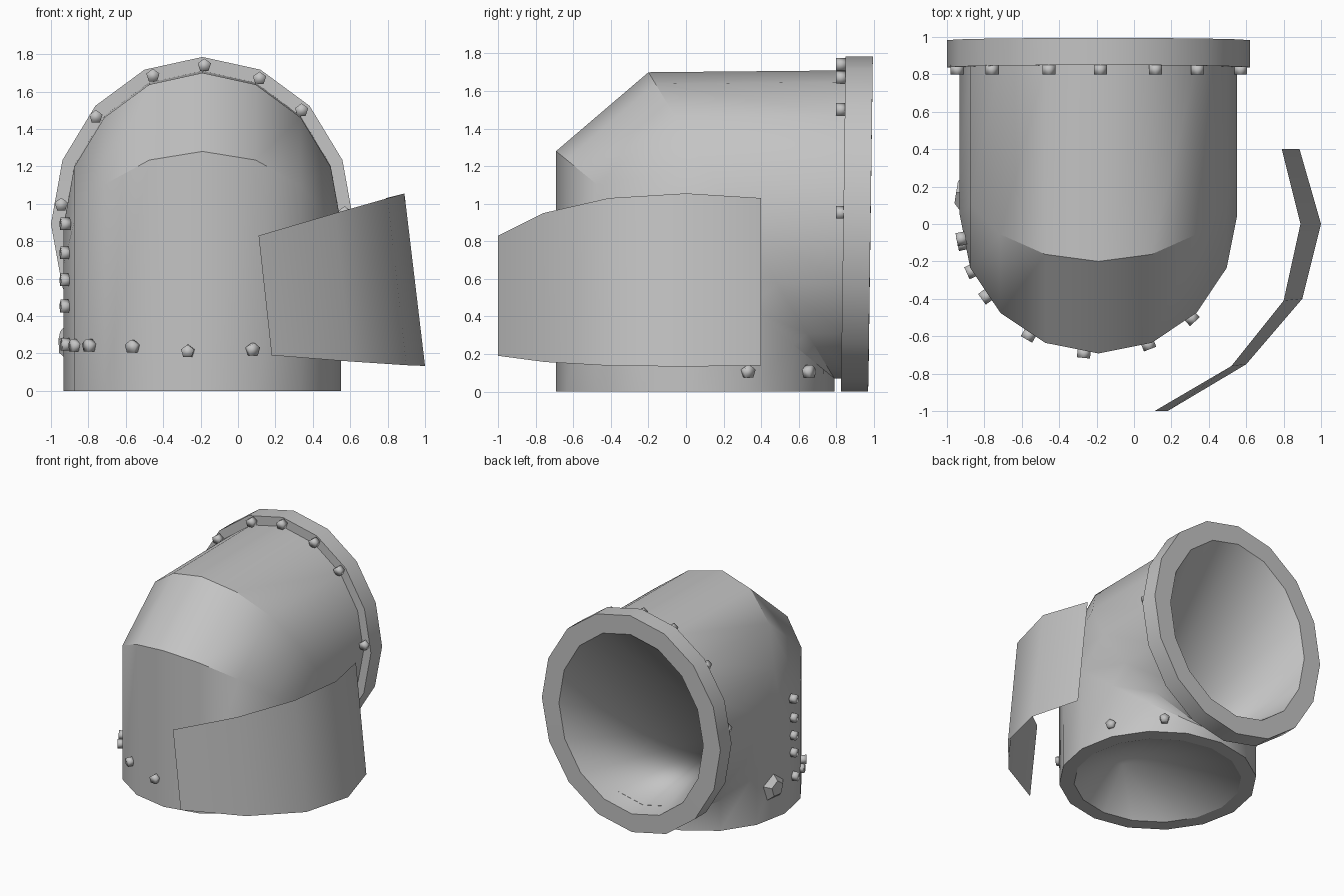
import bpy
import bmesh
from math import sin, cos, pi, radians
from mathutils import Vector

SIDES = 16
CX, CY, R = -0.19, 0.05, 0.742      # pipe axis and radius

if "Cube" in bpy.data.objects:
    bpy.data.objects.remove(bpy.data.objects["Cube"], do_unlink=True)

grey = bpy.data.materials.new("plain grey")
grey.use_nodes = True
grey.diffuse_color = (0.55, 0.55, 0.55, 1)
grey.node_tree.nodes["Principled BSDF"].inputs["Base Color"].default_value = grey.diffuse_color


def finish(name, bm, smooth_angle=30):
    """Turn a bmesh into a shaded, coloured object."""
    bmesh.ops.remove_doubles(bm, verts=bm.verts, dist=0.0005)
    mesh = bpy.data.meshes.new(name)
    bm.to_mesh(mesh)
    bm.free()
    mesh.materials.append(grey)
    obj = bpy.data.objects.new(name, mesh)
    bpy.context.collection.objects.link(obj)
    bpy.ops.object.select_all(action="DESELECT")
    obj.select_set(True)
    bpy.context.view_layer.objects.active = obj
    bpy.ops.object.shade_smooth_by_angle(angle=radians(smooth_angle))
    return obj


def bridge(bm, rows, closed):
    """Join successive rows of vertices with quads."""
    n = len(rows[0])
    for a, b in zip(rows, rows[1:]):
        for i in range(n if closed else n - 1):
            j = (i + 1) % n
            bm.faces.new((a[i], a[j], b[j], b[i]))


def loft(name, rings):
    """Each ring: (near point yz, far point yz, half width)."""
    bm = bmesh.new()
    rows = []
    for (ay, az), (by, bz), w in rings:
        my, mz = (ay + by) / 2, (az + bz) / 2
        row = []
        for i in range(SIDES):
            t = 2 * pi * i / SIDES
            row.append(bm.verts.new((CX + w * sin(t),
                                     my + (ay - my) * cos(t),
                                     mz + (az - mz) * cos(t))))
        rows.append(row)
    bridge(bm, rows, True)
    return finish(name, bm)


# Elbow pipe: bottom rim, then the mitred outer wall
bottom_hole = ((CY - 0.63, 0), (CY + 0.63, 0), 0.63)
pivot = (0.79, 0.07)
loft("elbow_pipe", [
    bottom_hole,
    ((CY - R, 0), (CY + R, 0), R),
    ((CY - R, 1.28), pivot, R),
    ((-0.2, 1.70), pivot, R),
    ((0.86, 1.71), (0.84, 0.07), R),
])

# Flange: slightly tilted collar
rear_hole = ((0.993, 1.63), (0.973, 0.15), 0.655)
loft("rear_flange", [
    ((0.85, 1.61), (0.829, 0.17), 0.64),
    ((0.85, 1.785), (0.825, 0), 0.81),
    ((0.995, 1.785), (0.97, 0), 0.81),
    rear_hole,
])

# Inner walls: both openings narrow to one point inside the bend
loft("pipe_cavity", [rear_hole, ((-0.36, 0.32), (-0.36, 0.32), 0), bottom_hole])

# Curved shield plate: (top point, bottom point) columns
columns = [
    ((0.11, -1.0, 0.83), (0.18, -1.0, 0.19)),
    ((0.52, -0.76, 0.95), (0.60, -0.75, 0.157)),
    ((0.80, -0.41, 1.03), (0.90, -0.40, 0.137)),
    ((0.89, 0.0, 1.055), (1.0, 0.0, 0.133)),
    ((0.79, 0.40, 1.03), (0.885, 0.40, 0.138)),
]
bm = bmesh.new()
bridge(bm, [[bm.verts.new(c[k]) for c in columns] for k in (1, 0)], False)
finish("shield_plate", bm)


def bolt(name, pos, direction, radius=0.037, depth=0.05, taper=1.0, smooth_angle=120):
    bm = bmesh.new()
    bmesh.ops.create_cone(bm, cap_ends=True, segments=5, radius1=radius,
                          radius2=radius * taper, depth=depth)
    obj = finish(name, bm, smooth_angle)
    obj.location = pos
    obj.rotation_euler = Vector(direction).to_track_quat("Z", "Y").to_euler()


def pipe_bolt(name, angle, z, **size):
    t = radians(angle)
    d = Vector((sin(t), -cos(t), 0))
    bolt(name, Vector((CX, CY, z)) + d * 0.745, d, **size)


# Bolts around the base, up one side, and on the flange face
for angle, z in ((-78, 0.245), (-66, 0.24), (-54, 0.24), (-30, 0.235),
                 (-6, 0.21), (21, 0.22), (42, 0.23)):
    pipe_bolt("base_bolt", angle, z)
for angle in (112, 144):
    pipe_bolt("low_bolt", angle, 0.105)
for z in (0.45, 0.59, 0.735, 0.89):
    pipe_bolt("side_bolt", -80, z)
for x, z in ((-0.945, 0.995), (-0.76, 1.465), (-0.455, 1.685), (-0.18, 1.74),
             (0.115, 1.67), (0.34, 1.5), (0.57, 0.95)):
    bolt("flange_bolt", (x, 0.825, z), (0, -1, 0))

# Large five-sided plug on the side
pipe_bolt("side_plug", -99, 0.255, radius=0.115, depth=0.05, taper=0.55, smooth_angle=30)
